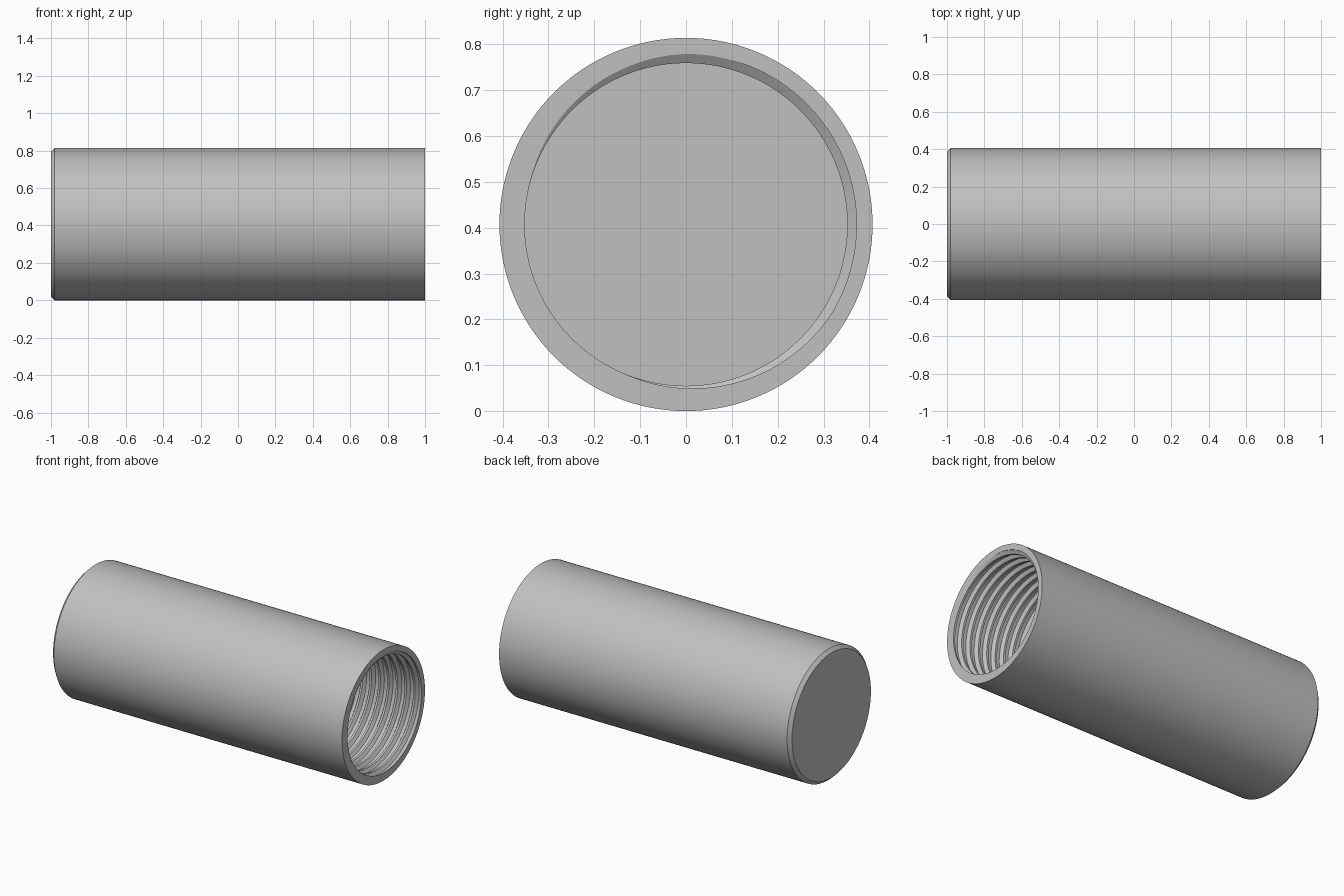
import bpy, bmesh, math

if "Cube" in bpy.data.objects:
    bpy.data.objects.remove(bpy.data.objects["Cube"], do_unlink=True)

SEG = 128
OUTER, MINOR, MAJOR = 0.407, 0.352, 0.372
CHAMFER = 0.02
PITCH = 0.06
MOUTH, FLOOR = 1.0, 0.0
# Thread groove corners as fractions of one pitch, with their radii
GROOVE = [(0.0, MINOR), (0.22, MAJOR), (0.56, MAJOR), (0.78, MINOR), (1.0, MINOR)]


def groove_radius(u):
    """Radius of the threaded bore at phase u (in pitches)."""
    u %= 1.0
    for (u0, r0), (u1, r1) in zip(GROOVE, GROOVE[1:]):
        if u <= u1:
            return r0 + (r1 - r0) * (u - u0) / (u1 - u0)
    return MINOR


def point(bm, x, r, angle):
    return bm.verts.new((x, r * math.cos(angle), OUTER + r * math.sin(angle)))


def helix_phase(angle):
    """Right-hand helix, its groove running out at the top of the mouth."""
    return (angle - math.pi / 2) / math.tau - 0.22


bm = bmesh.new()

# Outer wall and chamfered closed end
angles = [math.tau * j / SEG for j in range(SEG)]
profile = [(-1, OUTER - CHAMFER), (-1 + CHAMFER, OUTER), (MOUTH, OUTER)]
rings = [[point(bm, x, r, a) for a in angles] for x, r in profile]
for low, high in zip(rings, rings[1:]):
    for j in range(SEG):
        k = (j + 1) % SEG
        bm.faces.new((low[j], low[k], high[k], high[j]))
bm.faces.new(rings[0])

# Threaded bore: helical rows trimmed flat at the floor and the mouth
turns = math.ceil((MOUTH - FLOOR) / PITCH) + 2
columns = []
for j in range(SEG + 1):
    angle = math.tau * j / SEG
    phase = helix_phase(angle)
    column = []
    for turn in range(-turns, 3):
        for u, _ in GROOVE[:-1]:
            x = MOUTH + PITCH * (turn + u + phase)
            x = min(max(x, FLOOR), MOUTH)
            r = groove_radius((x - MOUTH) / PITCH - phase)
            column.append(point(bm, x, r, angle))
    columns.append(column)
for a, b in zip(columns, columns[1:]):
    for i in range(len(a) - 1):
        if max(v.co.x for v in (a[i + 1], b[i + 1])) - min(a[i].co.x, b[i].co.x) > 1e-6:
            bm.faces.new((a[i], a[i + 1], b[i + 1], b[i]))

# Flat rim around the mouth and flat floor of the bore
for j in range(SEG):
    k = (j + 1) % SEG
    bm.faces.new((rings[-1][j], rings[-1][k], columns[j + 1][-1], columns[j][-1]))
bm.faces.new([c[0] for c in columns[:-1]])

bmesh.ops.remove_doubles(bm, verts=bm.verts, dist=1e-5)
bmesh.ops.dissolve_degenerate(bm, edges=bm.edges, dist=1e-6)
loose = [v for v in bm.verts if not v.link_faces]
bmesh.ops.delete(bm, geom=loose, context="VERTS")
bmesh.ops.recalc_face_normals(bm, faces=bm.faces)

mesh = bpy.data.meshes.new("threaded_sleeve")
bm.to_mesh(mesh)
bm.free()
sleeve = bpy.data.objects.new("threaded_sleeve", mesh)
bpy.context.collection.objects.link(sleeve)

# Plain grey metal
grey = bpy.data.materials.new("grey")
grey.use_nodes = True
colour = (0.53, 0.53, 0.53, 1)
grey.diffuse_color = colour
grey.node_tree.nodes["Principled BSDF"].inputs["Base Color"].default_value = colour
mesh.materials.append(grey)

bpy.ops.object.select_all(action="DESELECT")
sleeve.select_set(True)
bpy.context.view_layer.objects.active = sleeve
bpy.ops.object.shade_smooth_by_angle(angle=math.radians(30))
